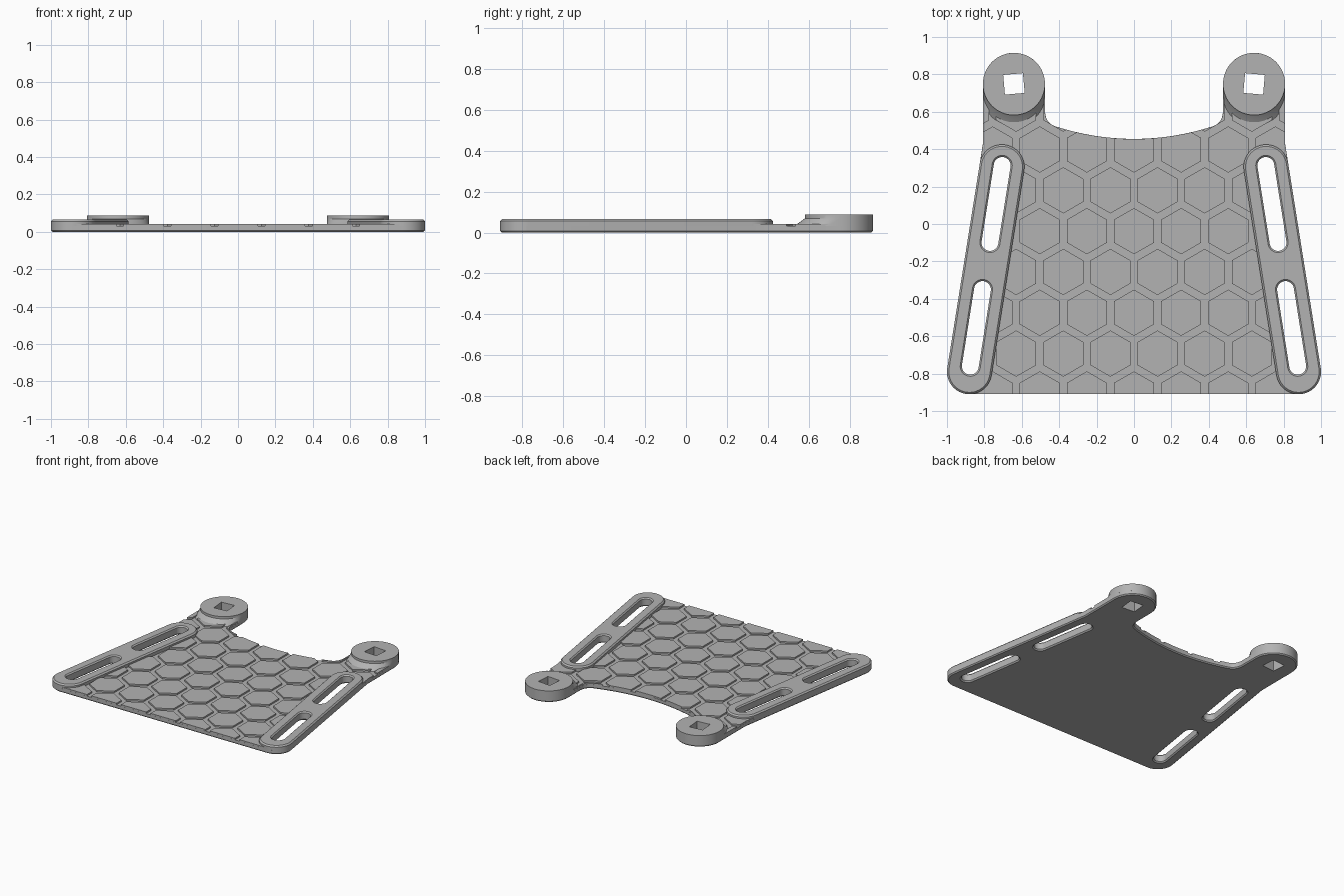
import bpy, bmesh
from math import cos, sin, pi, radians, sqrt, atan2
from mathutils import Vector

if "Cube" in bpy.data.objects:
    bpy.data.objects.remove(bpy.data.objects["Cube"])

GREY = bpy.data.materials.new("plain grey")
GREY.use_nodes = True
GREY.diffuse_color = (0.45, 0.45, 0.45, 1)
GREY.node_tree.nodes["Principled BSDF"].inputs["Base Color"].default_value = GREY.diffuse_color

FLOOR, TILE, RAIL, DISC = 0.031, 0.043, 0.066, 0.088   # top heights
LOW, HIGH = Vector((0.88, -0.79)), Vector((0.706, 0.305))   # rail end centres
RAIL_R, HUB, HUB_R = 0.12, Vector((0.642, 0.749)), 0.166
AXIS = (HIGH - LOW).normalized()
LEAN = atan2(AXIS.y, AXIS.x) - pi / 2


def arc(c, r, a, b, n=24):
    return [Vector((c[0] + r * cos(a + (b - a) * i / n),
                    c[1] + r * sin(a + (b - a) * i / n))) for i in range(n + 1)]


def stadium(a, b, r):
    return arc(a, r, LEAN + pi, LEAN + 2 * pi) + arc(b, r, LEAN, LEAN + pi)


def inset(pts, d):
    """Shrink a counter-clockwise outline by d."""
    out = []
    for i, p in enumerate(pts):
        t = (pts[(i + 1) % len(pts)] - pts[i - 1]).normalized()
        out.append(p + Vector((-t.y, t.x)) * d)
    return out


def add_loft(bm, rings, side=1):
    """Closed solid through outlines at rising heights."""
    loops = [[bm.verts.new((p[0] * side, p[1], z)) for p in pts] for pts, z in rings]
    bm.faces.new(loops[0])
    bm.faces.new(loops[-1])
    n = len(loops[0])
    for lo, hi in zip(loops, loops[1:]):
        for i in range(n):
            j = (i + 1) % n
            bm.faces.new((lo[i], lo[j], hi[j], hi[i]))


def make(name, solids):
    bm = bmesh.new()
    for rings, side in solids:
        add_loft(bm, rings, side)
    bmesh.ops.recalc_face_normals(bm, faces=bm.faces)
    me = bpy.data.meshes.new(name)
    bm.to_mesh(me)
    bm.free()
    me.materials.append(GREY)
    ob = bpy.data.objects.new(name, me)
    bpy.context.collection.objects.link(ob)
    return ob


def boolean(ob, cutter, operation):
    m = ob.modifiers.new(operation.lower(), 'BOOLEAN')
    m.object, m.operation, m.solver = cutter, operation, 'EXACT'


def helper(ob):
    ob.hide_render = True
    ob.hide_viewport = True
    ob.display_type = 'WIRE'
    return ob


# Plate outline: front corner, leaning side, hub, fillet and scooped back edge
half = arc(LOW, RAIL_R, -pi / 2, LEAN)
half += [HIGH + Vector((cos(LEAN), sin(LEAN))) * RAIL_R, Vector((0.808, 0.43))]
half += arc(HUB, HUB_R, 0, pi)
p0, p1, p2 = Vector((0.476, 0.61)), Vector((0.476, 0.54)), Vector((0.42, 0.522))
half += [p0 * (1 - t) ** 2 + p1 * 2 * t * (1 - t) + p2 * t * t for t in [i / 8 for i in range(9)]]
half += [Vector((x, 0.455 + 0.38 * x * x)) for x in [0.42 * (1 - i / 14) for i in range(1, 15)]]
outline = half + [Vector((-p.x, p.y)) for p in reversed(half[:-1])]

# Cutters for the strap slots and square sockets
slots = [(LOW + AXIS * 0.03, LOW + AXIS * 0.445), (LOW + AXIS * 0.7, HIGH + AXIS * 0.008)]
cuts = []
for side in (1, -1):
    for a, b in slots:
        narrow, wide = stadium(a, b, 0.045), stadium(a, b, 0.055)
        cuts.append(([(wide, -0.001), (narrow, 0.009), (narrow, RAIL - 0.009),
                      (wide, RAIL + 0.001)], side))
    square = arc(HUB, 0.053 * sqrt(2), radians(40), radians(400), 4)[:-1]
    cuts.append(([(square, -0.05), (square, 0.2)], side))
cutter = helper(make("slot_cutter", cuts))

# Base plate with a chamfered underside
plate = make("base_plate", [([(inset(outline, 0.008), 0), (outline, 0.008), (outline, FLOOR)], 1)])
boolean(plate, cutter, 'DIFFERENCE')

# Raised hexagon tiles trimmed to the plate
PITCH, ROW = 0.252, 0.252 * sqrt(3) / 2
tiles = []
for r in range(-5, 3):
    for c in range(-5, 6):
        centre = ((c + (0.5 if r % 2 == 0 else 0)) * PITCH, 0.18 + r * ROW)
        hexagon = arc(centre, 0.1235, pi / 6, pi / 6 + 2 * pi, 6)[:-1]
        tiles.append(([(hexagon, FLOOR - 0.004), (hexagon, TILE)], 1))
tile_field = make("hexagon_tiles", tiles)
trim = helper(make("tile_trim", [([(inset(outline, 0.0005), 0), (inset(outline, 0.0005), 0.1)], 1)]))
boolean(tile_field, trim, 'INTERSECT')
boolean(tile_field, cutter, 'DIFFERENCE')

# Slotted side rails and hub discs with a ramped front
parts = [plate, tile_field]
for side, label in ((1, "left"), (-1, "right")):
    full, top = stadium(LOW, HIGH, RAIL_R), stadium(LOW, HIGH, RAIL_R - 0.01)
    rail = make(label + "_rail", [([(full, FLOOR), (full, RAIL - 0.01), (top, RAIL)], side)])

    def hub(shift):
        return arc(HUB, HUB_R, 0, pi, 32) + arc(HUB - Vector((0, shift)), HUB_R, pi, 2 * pi, 32)
    disc = make(label + "_hub_disc", [([(hub(0.06), FLOOR), (hub(0.03), 0.048),
                                       (hub(0.001), 0.07), (hub(0.001), DISC)], side)])
    for ob in (rail, disc):
        boolean(ob, cutter, 'DIFFERENCE')
        parts.append(ob)

# Smooth the curved walls, keep the edges crisp
for ob in parts:
    bpy.ops.object.select_all(action='DESELECT')
    ob.select_set(True)
    bpy.context.view_layer.objects.active = ob
    bpy.ops.object.shade_smooth_by_angle(angle=radians(25))
